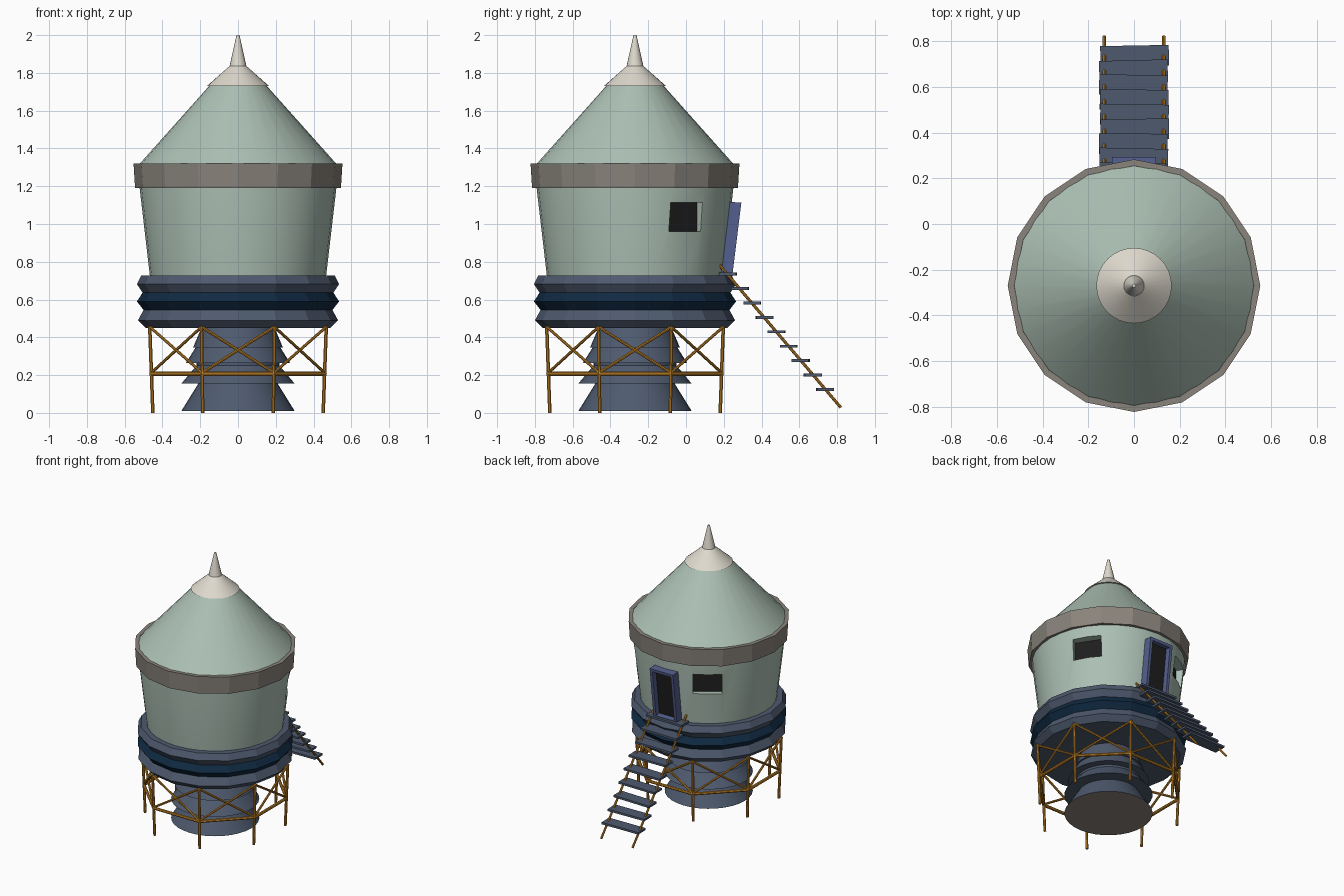
import bpy, bmesh, math, random
from mathutils import Vector, Matrix

if "Cube" in bpy.data.objects:
    bpy.data.objects.remove(bpy.data.objects["Cube"])

random.seed(4)
CY = -0.27  # tower axis


def material(name, rgb):
    lin = [((c / 255 + 0.055) / 1.055) ** 2.4 if c > 10 else c / 255 / 12.92 for c in rgb]
    m = bpy.data.materials.new(name)
    m.diffuse_color = (*lin, 1)
    m.use_nodes = True
    m.node_tree.nodes["Principled BSDF"].inputs["Base Color"].default_value = m.diffuse_color
    return m


MINT = material("mint", (172, 192, 180))
CREAM = material("cream", (222, 217, 205))
TAUPE = material("taupe", (138, 132, 124))
SLATE = material("slate", (78, 90, 110))
NAVY = material("navy", (16, 42, 66))
ORANGE = material("ochre", (198, 134, 40))
BLUE = material("door blue", (84, 95, 142))
BLACK = material("black", (30, 30, 30))


def finish(name, bm, mats, smooth=False, loc=(0, 0, 0)):
    bmesh.ops.recalc_face_normals(bm, faces=bm.faces[:])
    me = bpy.data.meshes.new(name)
    bm.to_mesh(me)
    bm.free()
    ob = bpy.data.objects.new(name, me)
    ob.location = loc
    bpy.context.collection.objects.link(ob)
    for m in mats:
        me.materials.append(m)
    if smooth:
        bpy.ops.object.select_all(action='DESELECT')
        ob.select_set(True)
        bpy.context.view_layer.objects.active = ob
        bpy.ops.object.shade_smooth_by_angle(angle=math.radians(30))
    return ob


def lathe(name, profile, sides, mats, smooth=False, ring=False, rule=None):
    """Revolve (radius, z) points about the tower axis."""
    bm = bmesh.new()
    loops = []
    for r, z in profile:
        loops.append([bm.verts.new((r * math.cos(a), r * math.sin(a), z))
                      for a in (2 * math.pi * i / sides for i in range(sides))])
    pairs = list(zip(loops, loops[1:])) + ([(loops[-1], loops[0])] if ring else [])
    for lo, hi in pairs:
        for i in range(sides):
            k = (i + 1) % sides
            bm.faces.new((lo[i], lo[k], hi[k], hi[i]))
    if not ring:
        bm.faces.new(loops[0])
        bm.faces.new(loops[-1])
    if rule:
        for f in bm.faces:
            f.material_index = rule(f.calc_center_median().z)
    return finish(name, bm, mats, smooth, (0, CY, 0))


def rod(bm, a, b, r):
    a, b = Vector(a), Vector(b)
    d = b - a
    m = Matrix.Translation((a + b) / 2) @ d.to_track_quat('Z', 'Y').to_matrix().to_4x4()
    bmesh.ops.create_cone(bm, cap_ends=True, segments=8, radius1=r, radius2=r,
                          depth=d.length, matrix=m)


def box(bm, size, m):
    bmesh.ops.create_cube(bm, size=1, matrix=m @ Matrix.Diagonal((*size, 1)))


# Central column with flared collars, taupe base
lathe("column", [(0.30, 0.01), (0.21, 0.155), (0.30, 0.155), (0.22, 0.25), (0.22, 0.265),
                 (0.275, 0.265), (0.225, 0.345), (0.238, 0.345), (0.19, 0.46)],
      32, [SLATE, TAUPE], True, rule=lambda z: int(z < 0.02))

# Ribbed deck, navy middle rib
lathe("deck", [(0.49, 0.45), (0.53, 0.49), (0.50, 0.545), (0.535, 0.59),
               (0.505, 0.637), (0.535, 0.682), (0.512, 0.727)],
      16, [SLATE, NAVY], rule=lambda z: int(0.545 < z < 0.637))

# Cabin, eave band, roof and finial
cabin = lathe("cabin", [(0.466, 0.72), (0.522, 1.20), (0.522, 1.30)], 32, [MINT])
lathe("eave_band", [(0.515, 1.19), (0.545, 1.19), (0.553, 1.32), (0.525, 1.32)],
      16, [TAUPE], ring=True)
lathe("roof", [(0.533, 1.305), (0.14, 1.745)], 32, [MINT], True)
lathe("roof_cap", [(0.165, 1.73), (0.045, 1.836)], 32, [CREAM], True)
lathe("spire", [(0.046, 1.83), (0.008, 2.0)], 16, [CREAM], True)


# Two recessed windows cut into the cabin
def at_angle(deg, r, z):
    return (Matrix.Translation((0, CY, 0)) @ Matrix.Rotation(math.radians(deg), 4, 'Z')
            @ Matrix.Translation((r, 0, z)))


cut, glass = bmesh.new(), bmesh.new()
for deg in (33, 124):
    box(cut, (0.16, 0.20, 0.153), at_angle(deg, 0.522, 1.037))
    box(glass, (0.008, 0.20, 0.153), at_angle(deg, 0.445, 1.037))
finish("window_panes", glass, [BLACK])
cutter = finish("window_cutter", cut, [MINT])
cutter.hide_render = True
mod = cabin.modifiers.new("windows", 'BOOLEAN')
mod.operation, mod.object, mod.solver = 'DIFFERENCE', cutter, 'EXACT'
bpy.ops.object.select_all(action='DESELECT')
cabin.select_set(True)
bpy.context.view_layer.objects.active = cabin
bpy.ops.object.modifier_apply(modifier=mod.name)
bpy.data.objects.remove(cutter)
bpy.ops.object.shade_smooth_by_angle(angle=math.radians(30))

# Leaning door frame with a dark inset panel
bm = bmesh.new()
corners = [(0.17, 0.725), (0.245, 0.725), (0.293, 1.113), (0.213, 1.118)]
left, right = [[bm.verts.new((x, y, z)) for y, z in corners] for x in (-0.097, 0.097)]
bm.faces.new(left)
bm.faces.new(right)
for i in range(4):
    k = (i + 1) % 4
    f = bm.faces.new((left[i], left[k], right[k], right[i]))
    if i == 1:
        front = f
bmesh.ops.recalc_face_normals(bm, faces=bm.faces[:])
bmesh.ops.inset_individual(bm, faces=[front], thickness=0.03, depth=0)
bmesh.ops.inset_individual(bm, faces=[front], thickness=0.0005, depth=-0.04)
front.material_index = 1
finish("door", bm, [BLUE, BLACK])

# Scaffold: eight legs, a ring beam and crossed braces
bm = bmesh.new()


def post(i, r, z):
    a = math.radians(22.5 + 45 * i)
    return (r * math.cos(a), r * math.sin(a), z)


for i in range(8):
    rod(bm, post(i, 0.488, 0.0), post(i, 0.506, 0.46), 0.01)
    rod(bm, post(i, 0.497, 0.207), post(i + 1, 0.497, 0.207), 0.011)
    rod(bm, post(i, 0.497, 0.212), post(i + 1, 0.505, 0.455), 0.008)
    rod(bm, post(i, 0.505, 0.455), post(i + 1, 0.497, 0.212), 0.008)
finish("scaffold", bm, [ORANGE], True, (0, CY, 0))

# Stairs: two sloping rails and nine slightly crooked treads
bm = bmesh.new()
for x in (-0.13, 0.13):
    rod(bm, (x, 0.178, 0.782), (x, 0.82, 0.028), 0.008)
finish("stair_rails", bm, [ORANGE], True)
bm = bmesh.new()
for i in range(9):
    m = (Matrix.Translation((random.uniform(-0.004, 0.004), 0.222 + 0.0643 * i, 0.735 - 0.0764 * i))
         @ Matrix.Rotation(random.uniform(-0.03, 0.03), 4, 'Z'))
    box(bm, (0.30, 0.09, 0.015), m)
finish("stair_treads", bm, [SLATE])
